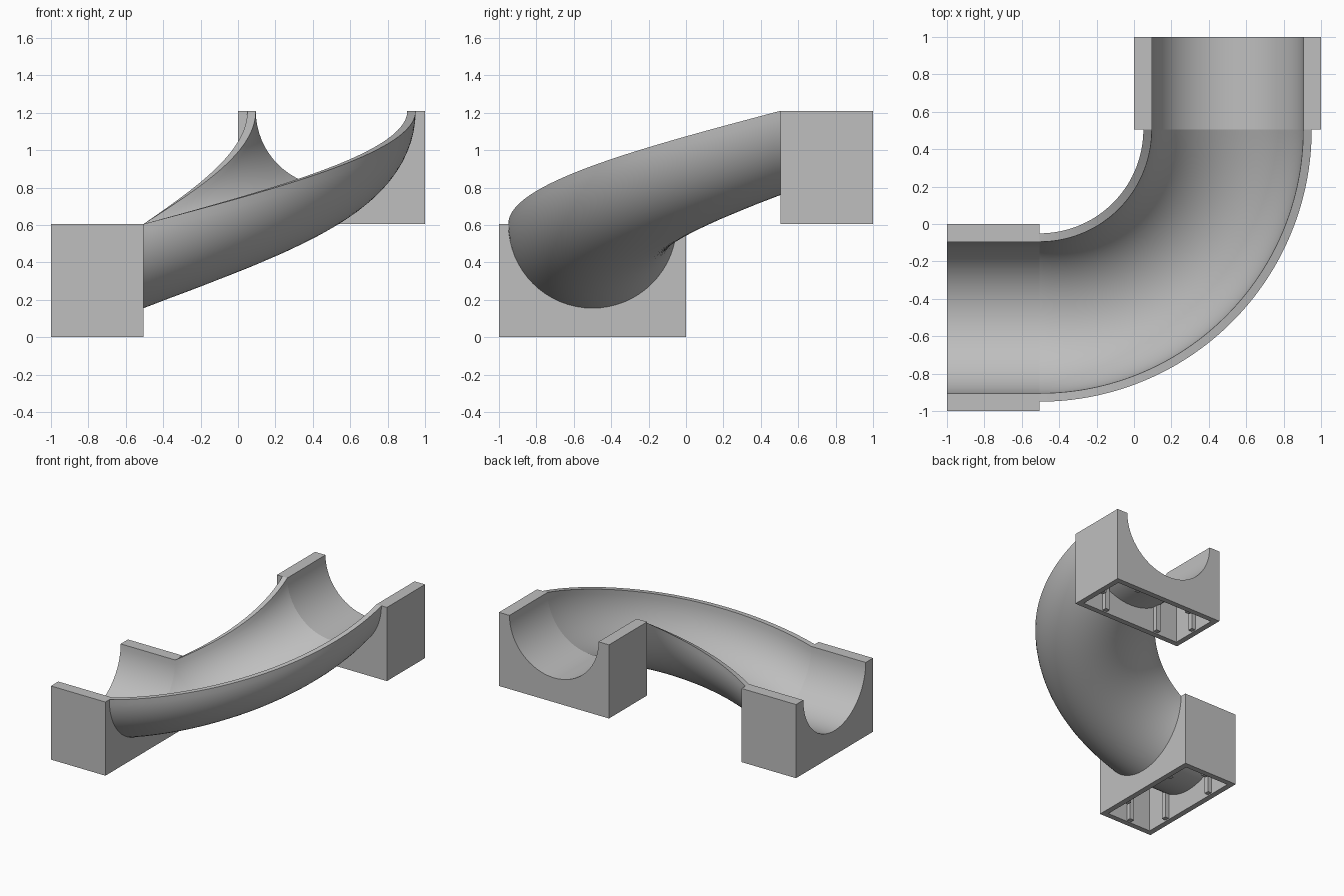
import bpy, bmesh, math
from mathutils import Matrix, Vector

if "Cube" in bpy.data.objects:
    bpy.data.objects.remove(bpy.data.objects["Cube"])

H = 0.605            # block height and total climb
LENGTH = 0.495       # block length along the channel
R_IN, R_OUT = 0.405, 0.45
WALL = 0.045
SEG = 64

grey = bpy.data.materials.new("light_grey")
grey.use_nodes = True
colour = (0.52, 0.52, 0.52, 1)
grey.diffuse_color = colour
grey.node_tree.nodes["Principled BSDF"].inputs["Base Color"].default_value = colour


def make(name, bm):
    bmesh.ops.recalc_face_normals(bm, faces=bm.faces)
    mesh = bpy.data.meshes.new(name)
    bm.to_mesh(mesh)
    bm.free()
    mesh.materials.append(grey)
    obj = bpy.data.objects.new(name, mesh)
    bpy.context.collection.objects.link(obj)
    return obj


def add_box(bm, size, centre):
    bmesh.ops.create_cube(bm, size=1, matrix=Matrix.Translation(centre) @ Matrix.Diagonal((*size, 1)))


def box(name, size, centre):
    bm = bmesh.new()
    add_box(bm, size, centre)
    return make(name, bm)


def tube_cutter(name, radius):
    bm = bmesh.new()
    bmesh.ops.create_cone(bm, cap_ends=True, segments=SEG, radius1=radius, radius2=radius, depth=1,
                          matrix=Matrix.Translation((0, 0, H)) @ Matrix.Rotation(math.pi / 2, 4, 'Y'))
    return make(name, bm)


def activate(obj):
    bpy.ops.object.select_all(action='DESELECT')
    obj.select_set(True)
    bpy.context.view_layer.objects.active = obj


def smooth(obj):
    activate(obj)
    bpy.ops.object.shade_smooth_by_angle(angle=math.radians(30))


def cut(obj, cutter):
    activate(obj)
    mod = obj.modifiers.new("cut", 'BOOLEAN')
    mod.operation = 'DIFFERENCE'
    mod.solver = 'EXACT'
    mod.object = cutter
    bpy.ops.object.modifier_apply(modifier=mod.name)
    bpy.data.objects.remove(cutter)


def channel_block(prefix, location, turn):
    # hollow block with a half-round channel, open underneath
    block = box(prefix + "_block", (LENGTH, 1, H), (0, 0, H / 2))
    cavity = box("cavity", (LENGTH - 2 * WALL, 1 - 2 * WALL, 0.6), (0, 0, 0.2))
    cut(cavity, tube_cutter("shell", R_OUT))
    cut(block, cavity)
    cut(block, tube_cutter("channel", R_IN))
    # gripping ribs inside the walls
    bm = bmesh.new()
    depth, width = 0.06, 0.04
    for side in (-1, 1):
        for y in (-0.25, 0.25):
            add_box(bm, (depth, width, 0.24), (side * (LENGTH / 2 - 0.02 - depth / 2), y, 0.13))
        add_box(bm, (width, depth, 0.38), (0, side * (0.48 - depth / 2), 0.2))
    ribs = make(prefix + "_ribs", bm)
    for obj in (block, ribs):
        obj.matrix_world = Matrix.Translation(location) @ Matrix.Rotation(turn, 4, 'Z')
    smooth(block)


channel_block("lower", (-0.7525, -0.5, 0), 0)
channel_block("upper", (0.5, 0.7525, H), math.pi / 2)

# rising quarter-turn half pipe, swept from a U-shaped section
half = SEG // 2
angles = [math.pi * (1 + i / half) for i in range(half + 1)]
section = [(R_OUT * math.cos(a), R_OUT * math.sin(a)) for a in angles]
section += [(R_IN * math.cos(a), R_IN * math.sin(a)) for a in reversed(angles)]
bm = bmesh.new()
rings = []
for i in range(SEG + 1):
    t = i / SEG
    a = t * math.pi / 2
    ring = []
    for offset, drop in section:
        r = 1.005 + offset
        ring.append(bm.verts.new((-0.505 + r * math.sin(a), 0.505 - r * math.cos(a),
                                  H * (1 + t) + drop)))
    rings.append(ring)
n = len(section)
for a, b in zip(rings, rings[1:]):
    for j in range(n):
        k = (j + 1) % n
        bm.faces.new((a[j], a[k], b[k], b[j]))
for ring in (rings[0], rings[-1]):
    for j in range(half):
        bm.faces.new((ring[j], ring[j + 1], ring[n - 2 - j], ring[n - 1 - j]))
smooth(make("curved_half_pipe", bm))
